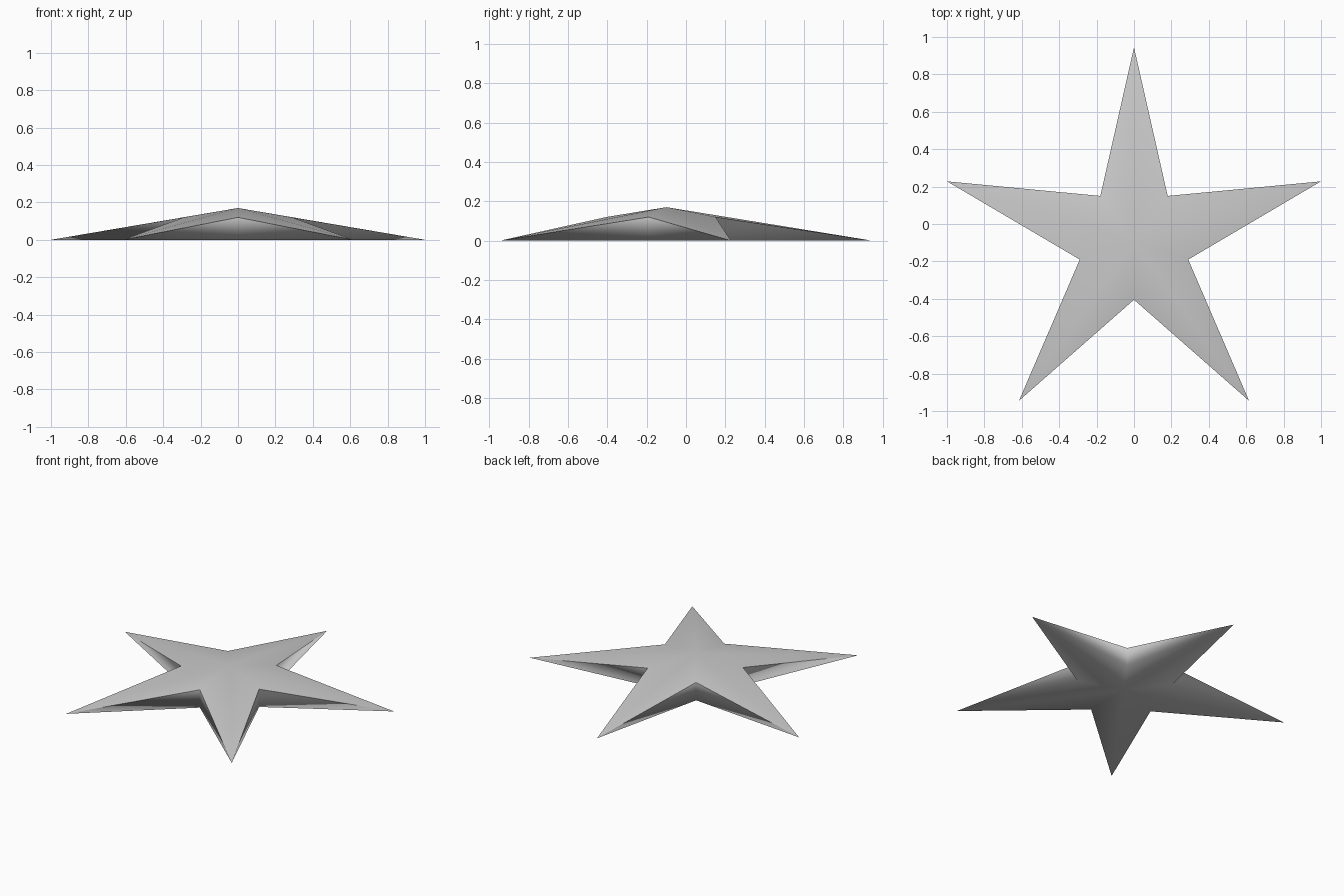
import bpy
import bmesh

cube = bpy.data.objects.get("Cube")
if cube:
    bpy.data.objects.remove(cube, do_unlink=True)

APEX = (0, -0.1)
APEX_HEIGHT = 0.17
NOTCH_HEIGHT = 0.12

# Outline of the left half, from back tip to front notch; tips and notches alternate
half = [(0, 0.945), (0.18, 0.15), (1, 0.228), (0.29, -0.19), (0.615, -0.945), (0, -0.405)]
outline = half + [(-x, y) for x, y in reversed(half[1:-1])]
count = len(outline)

bm = bmesh.new()
low = [bm.verts.new((x, y, 0)) for x, y in outline]
# Tips are shared by the top and the base, notches are raised
high = [low[i] if i % 2 == 0 else bm.verts.new((x, y, NOTCH_HEIGHT))
        for i, (x, y) in enumerate(outline)]
apex = bm.verts.new((*APEX, APEX_HEIGHT))
base = bm.verts.new((*APEX, 0))

for i in range(count):
    j = (i + 1) % count
    bm.faces.new((apex, high[i], high[j]))
    bm.faces.new((base, low[i], low[j]))
    tip, notch = (i, j) if i % 2 == 0 else (j, i)
    bm.faces.new((low[tip], low[notch], high[notch]))

bmesh.ops.recalc_face_normals(bm, faces=bm.faces)

# Smooth everywhere, with a crisp rim around the top
for face in bm.faces:
    face.smooth = True
for i in range(count):
    bm.edges.get((high[i], high[(i + 1) % count])).smooth = False

mesh = bpy.data.meshes.new("star")
bm.to_mesh(mesh)
bm.free()
star = bpy.data.objects.new("star", mesh)
bpy.context.collection.objects.link(star)

# Plain grey colour
color = (0.6, 0.6, 0.6, 1)
grey = bpy.data.materials.new("light_grey")
grey.use_nodes = True
grey.diffuse_color = color
grey.node_tree.nodes["Principled BSDF"].inputs["Base Color"].default_value = color
mesh.materials.append(grey)
